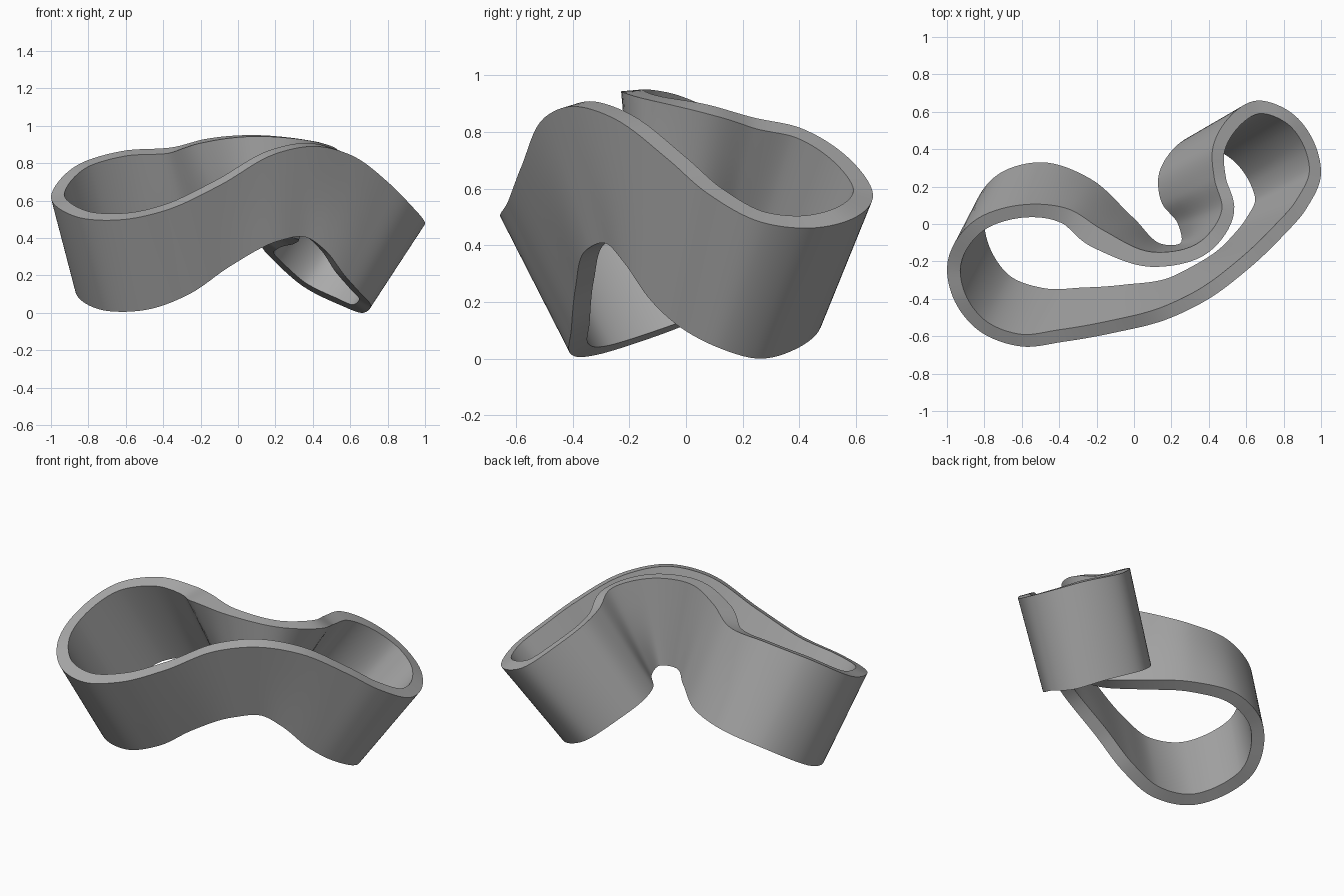
import bpy, bmesh, math
from mathutils import Vector

if "Cube" in bpy.data.objects:
    bpy.data.objects.remove(bpy.data.objects["Cube"])

# Outer top edge and outer bottom edge, counter-clockwise from the left end
TOP = [(-1, -.24, .62), (-.96, -.41, .56), (-.83, -.57, .505), (-.6, -.655, .5),
       (-.38, -.63, .55), (-.1, -.58, .68), (.2, -.5, .85), (.4, -.4, .89),
       (.6, -.25, .845), (.8, -.06, .70), (.92, .08, .58), (1, .27, .48),
       (.97, .42, .46), (.86, .58, .49), (.66, .66, .58), (.5, .56, .72),
       (.42, .4, .815), (.43, .24, .85), (.47, .08, .895), (.36, -.09, .925),
       (.1, -.15, .95), (-.17, -.03, .93), (-.35, .08, .885), (-.62, .1, .865),
       (-.85, .02, .795)]
BOTTOM = [(-.87, 0, .12), (-.83, -.16, .06), (-.7, -.33, .01), (-.47, -.41, .02),
          (-.26, -.405, .10), (-.04, -.39, .25), (.22, -.35, .385), (.36, -.28, .405),
          (.46, -.22, .34), (.57, -.12, .2), (.65, -.02, .11), (.71, .11, .04),
          (.67, .25, 0), (.55, .4, .04), (.35, .48, .14), (.2, .39, .27),
          (.13, .25, .35), (.15, .11, .38), (.235, 0, .4), (.25, -.10, .41),
          (.16, -.11, .42), (0, .03, .41), (-.23, .24, .39), (-.49, .33, .365),
          (-.72, .27, .295)]
STEPS = 8


def smooth_loop(points):
    """Closed smooth curve through the points."""
    p = [Vector(c) for c in points]
    n = len(p)
    # tangents weighted by chord length keep uneven spacing smooth
    d = [(p[(i + 1) % n] - p[i]).length for i in range(n)]
    m = []
    for i in range(n):
        a, b = d[i - 1], d[i]
        m.append(((p[i] - p[i - 1]) / a * b + (p[(i + 1) % n] - p[i]) / b * a) / (a + b))
    out = []
    for i in range(n):
        j = (i + 1) % n
        for s in range(STEPS):
            t = s / STEPS
            out.append((2*t**3 - 3*t**2 + 1) * p[i] + (t**3 - 2*t**2 + t) * d[i] * m[i]
                       + (3*t**2 - 2*t**3) * p[j] + (t**3 - t**2) * d[i] * m[j])
    return out


def inward(edge, across):
    """Unit direction through the wall at every station."""
    n = len(edge)
    return [(across[i]).cross(edge[(i + 1) % n] - edge[i - 1]).normalized() for i in range(n)]


top, bottom = smooth_loop(TOP), smooth_loop(BOTTOM)
count = len(top)
across = [t - b for t, b in zip(top, bottom)]
n_top, n_bot = inward(top, across), inward(bottom, across)

# Closed band: outer wall, rims and inner wall
bm = bmesh.new()
rings = []
for i in range(count):
    # wall is thicker at the saddle of the back wall
    k = i / STEPS
    thick = .073 + .04 * math.exp(-((k - 21.2) / .9) ** 2)
    ti, bi = top[i] + n_top[i] * thick, bottom[i] + n_bot[i] * .073
    rows = [bottom[i].lerp(top[i], r / 4) for r in range(5)]
    rows += [ti.lerp(bi, r / 4) for r in range(5)]
    rings.append([bm.verts.new(v) for v in rows])
for i in range(count):
    a, b = rings[i], rings[(i + 1) % count]
    for r in range(10):
        s = (r + 1) % 10
        bm.faces.new((a[r], b[r], b[s], a[s]))
bmesh.ops.recalc_face_normals(bm, faces=bm.faces)

# Stand on the ground
low = min(v.co.z for v in bm.verts)
bmesh.ops.translate(bm, verts=bm.verts, vec=(0, 0, -low))
mesh = bpy.data.meshes.new("curved_band")
bm.to_mesh(mesh)
bm.free()
band = bpy.data.objects.new("curved_band", mesh)
bpy.context.collection.objects.link(band)

grey = bpy.data.materials.new("grey")
grey.diffuse_color = (.4, .4, .4, 1)
grey.use_nodes = True
grey.node_tree.nodes["Principled BSDF"].inputs["Base Color"].default_value = grey.diffuse_color
mesh.materials.append(grey)

bpy.context.view_layer.objects.active = band
band.select_set(True)
bpy.ops.object.shade_smooth_by_angle(angle=math.radians(40))
